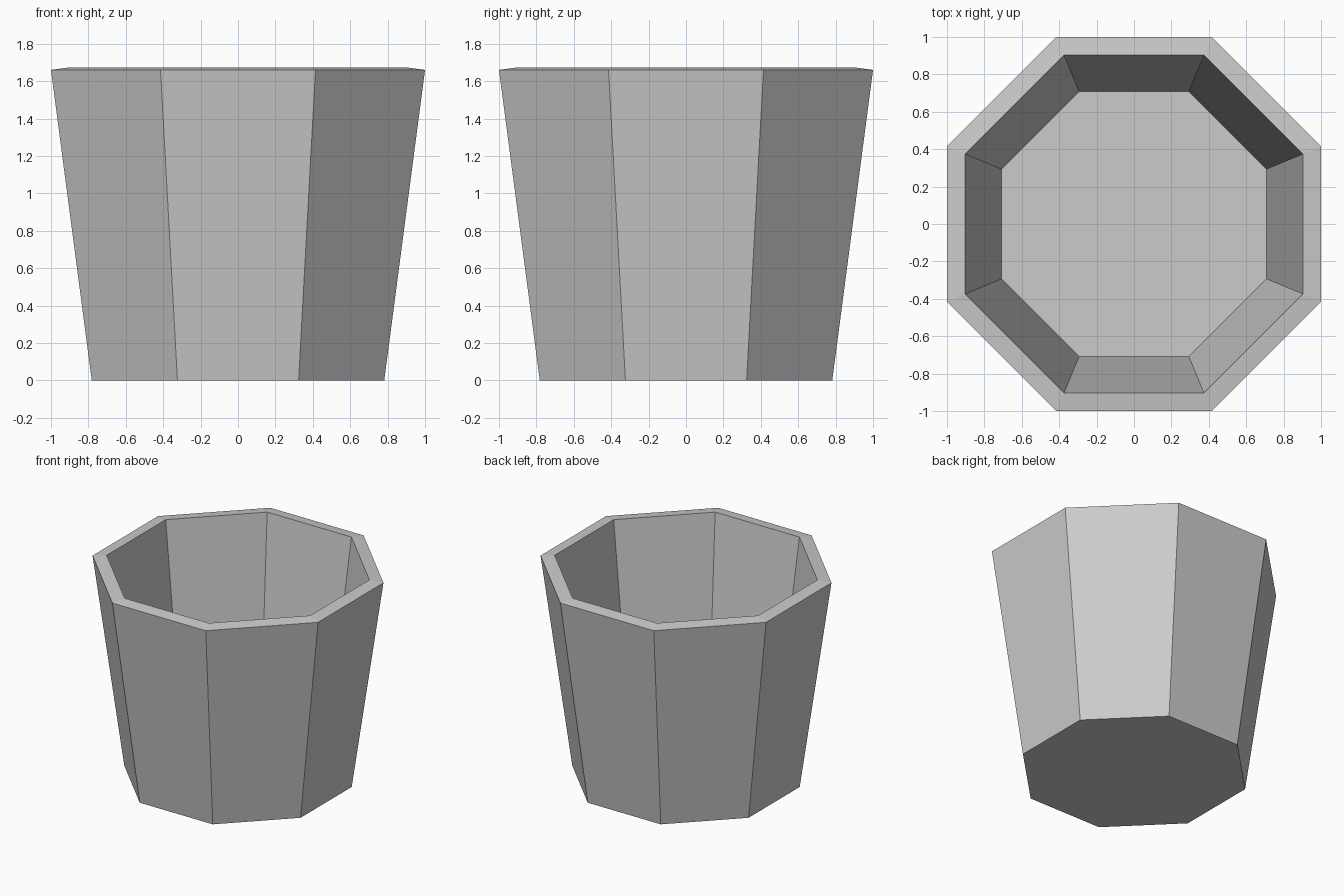
import bpy
import bmesh
from math import cos, sin, pi

SIDES = 8

old = bpy.data.objects.get("Cube")
if old:
    bpy.data.objects.remove(old, do_unlink=True)

# Plain grey surface
grey = bpy.data.materials.new("light grey")
grey.use_nodes = True
colour = (0.6, 0.6, 0.6, 1.0)
grey.diffuse_color = colour
grey.node_tree.nodes["Principled BSDF"].inputs["Base Color"].default_value = colour


def ring(bm, apothem, z):
    """Octagon with flat sides facing the axes."""
    radius = apothem / cos(pi / SIDES)
    angles = [(i + 0.5) * 2 * pi / SIDES for i in range(SIDES)]
    return [bm.verts.new((radius * cos(a), radius * sin(a), z)) for a in angles]


# Tapered open pot: outer base, outer rim, inner rim, inner floor
profile = [(0.782, 0.0), (1.0, 1.66), (0.903, 1.673), (0.708, 0.075)]
bm = bmesh.new()
rings = [ring(bm, apothem, z) for apothem, z in profile]
for low, high in zip(rings, rings[1:]):
    for i in range(SIDES):
        j = (i + 1) % SIDES
        bm.faces.new((low[i], low[j], high[j], high[i]))

# Underside and inside floor
bm.faces.new(rings[0][::-1])
bm.faces.new(rings[-1])
bmesh.ops.recalc_face_normals(bm, faces=bm.faces)

mesh = bpy.data.meshes.new("pot")
bm.to_mesh(mesh)
bm.free()
mesh.materials.append(grey)
pot = bpy.data.objects.new("pot", mesh)
bpy.context.collection.objects.link(pot)
